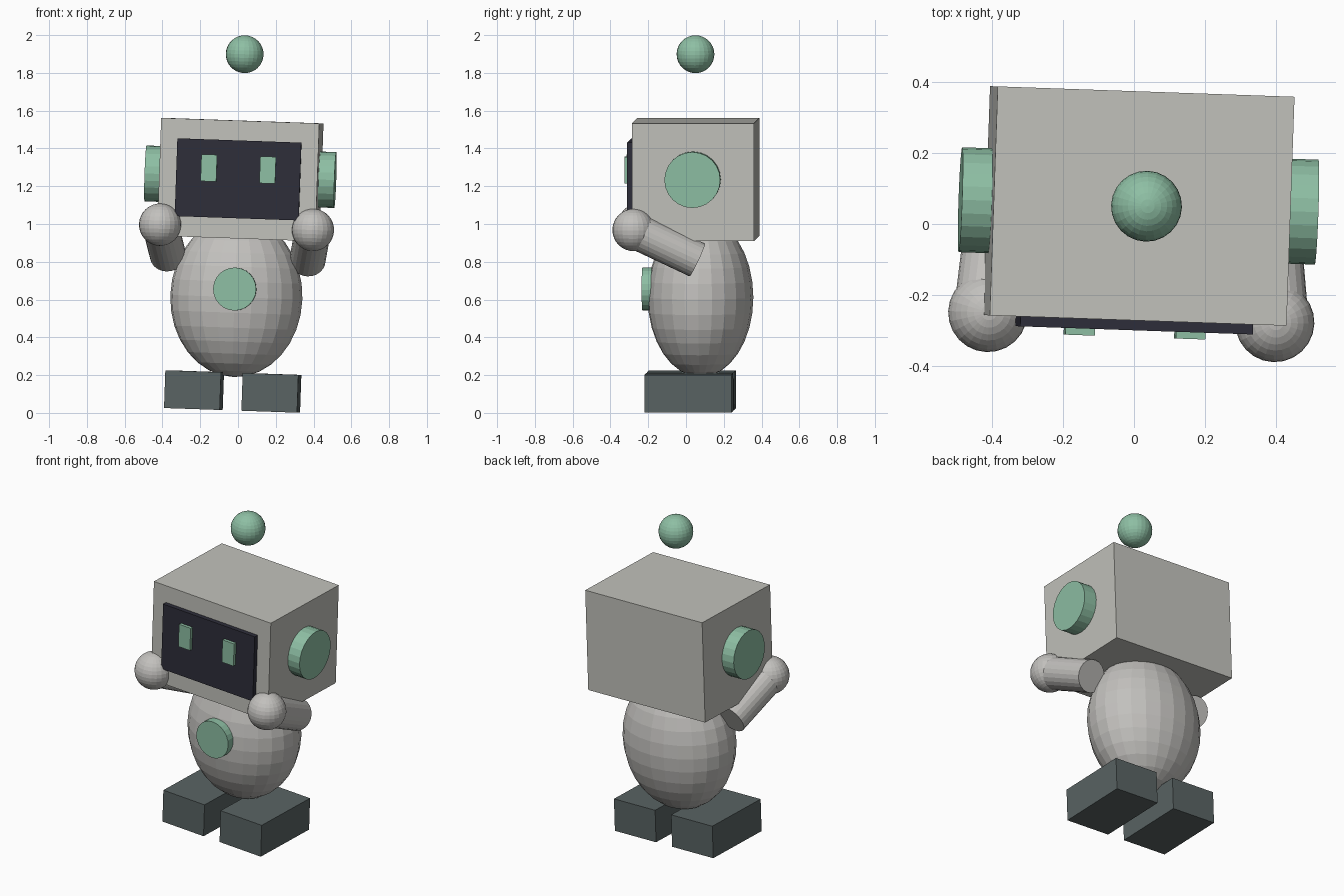
import bpy, bmesh, math
from mathutils import Matrix, Vector

cube = bpy.data.objects.get("Cube")
if cube:
    bpy.data.objects.remove(cube, do_unlink=True)

# The whole figure leans and turns by two degrees
LEAN = (Matrix.Translation((-0.031, 0.0525, 0))
        @ Matrix.Rotation(math.radians(-2), 4, 'Z')
        @ Matrix.Rotation(math.radians(2), 4, 'Y'))


def material(name, color):
    mat = bpy.data.materials.new(name)
    mat.use_nodes = True
    mat.diffuse_color = (*color, 1)
    bsdf = next(n for n in mat.node_tree.nodes if n.type == 'BSDF_PRINCIPLED')
    bsdf.inputs["Base Color"].default_value = (*color, 1)
    return mat


SHELL = material("light_grey", (0.54, 0.54, 0.50))
BODY = material("warm_grey", (0.54, 0.53, 0.51))
GREEN = material("mint_green", (0.27, 0.52, 0.37))
SCREEN = material("near_black", (0.027, 0.027, 0.042))
FOOT = material("slate", (0.10, 0.125, 0.125))


def finish(bm, name, mat):
    mesh = bpy.data.meshes.new(name)
    bm.to_mesh(mesh)
    bm.free()
    mesh.materials.append(mat)
    obj = bpy.data.objects.new(name, mesh)
    bpy.context.collection.objects.link(obj)
    obj.matrix_world = LEAN
    return obj


def box(name, center, size, mat):
    bm = bmesh.new()
    shape = Matrix.Translation(center) @ Matrix.Diagonal((*size, 1))
    bmesh.ops.create_cube(bm, size=1, matrix=shape)
    return finish(bm, name, mat)


def ball(name, center, radii, mat):
    bm = bmesh.new()
    shape = Matrix.Translation(center) @ Matrix.Diagonal((*radii, 1))
    bmesh.ops.create_uvsphere(bm, u_segments=24, v_segments=16, radius=1, matrix=shape)
    return finish(bm, name, mat)


def rod(name, start, end, radius, mat):
    a, b = Vector(start), Vector(end)
    turn = (b - a).to_track_quat('Z', 'Y').to_matrix().to_4x4()
    bm = bmesh.new()
    bmesh.ops.create_cone(bm, cap_ends=True, segments=24, radius1=radius, radius2=radius,
                          depth=(b - a).length, matrix=Matrix.Translation((a + b) / 2) @ turn)
    return finish(bm, name, mat)


# Head with its face screen
box("head", (0, 0, 1.236), (0.838, 0.646, 0.624), SHELL)
box("face_screen", (0, -0.326, 1.237), (0.657, 0.05, 0.412), SCREEN)

# Egg-shaped body, chest button and floating antenna ball
ball("body", (0, 0.025, 0.613), (0.35, 0.28, 0.423), BODY)
rod("chest_button", (0, -0.283, 0.656), (0, -0.223, 0.656), 0.114, GREEN)
ball("antenna_ball", (0, 0, 1.9), (0.1, 0.1, 0.1), GREEN)

# Paired parts
for side, s in (("left", 1), ("right", -1)):
    box(side + "_eye", (s * 0.156, -0.355, 1.292), (0.083, 0.03, 0.142), GREEN)
    rod(side + "_ear", (s * 0.40, 0, 1.251), (s * 0.503, 0, 1.251), 0.148, GREEN)
    hand = (s * 0.405, -0.315, 0.983)
    ball(side + "_hand", hand, (0.112, 0.112, 0.112), BODY)
    rod(side + "_arm", hand, (s * 0.37, 0.021, 0.823), 0.096, BODY)
    box(side + "_foot", (s * 0.205, -0.03, 0.1135), (0.295, 0.46, 0.2), FOOT)
